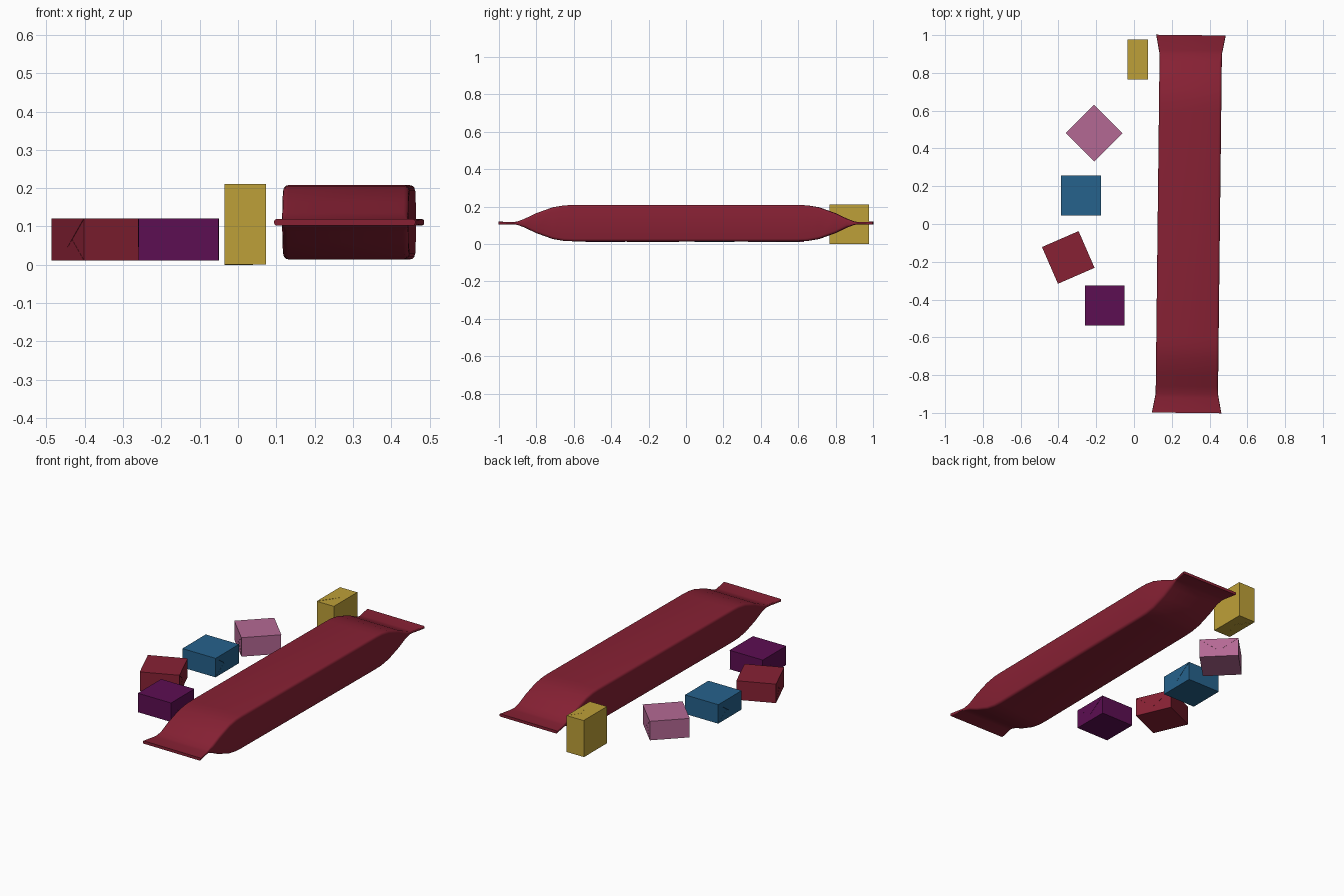
import bpy, bmesh
from math import radians, sin, cos, pi
from mathutils import Matrix, Vector

if "Cube" in bpy.data.objects:
    bpy.data.objects.remove(bpy.data.objects["Cube"])


def material(name, rgb):
    m = bpy.data.materials.new(name)
    m.diffuse_color = (*rgb, 1)
    m.use_nodes = True
    m.node_tree.nodes["Principled BSDF"].inputs["Base Color"].default_value = m.diffuse_color
    return m


RED = material("red_wrap", (0.242, 0.015, 0.034))
YELLOW = material("yellow_wrap", (0.515, 0.352, 0.04))
PINK = material("pink_wrap", (0.456, 0.141, 0.296))
BLUE = material("blue_wrap", (0.019, 0.122, 0.263))
PURPLE = material("purple_wrap", (0.107, 0.0044, 0.084))


def finish(name, bm, mat, matrix):
    bmesh.ops.recalc_face_normals(bm, faces=bm.faces)
    me = bpy.data.meshes.new(name)
    bm.to_mesh(me)
    bm.free()
    me.materials.append(mat)
    ob = bpy.data.objects.new(name, me)
    bpy.context.collection.objects.link(ob)
    ob.matrix_world = matrix
    return ob


# Long sealed packet: rounded rectangles lofted along y
def section(hw, hz):
    r = min(0.014, hz * 0.6)
    pts = []
    for i, (sx, sz) in enumerate([(1, 1), (-1, 1), (-1, -1), (1, -1)]):
        for k in range(4):
            a = pi / 2 * (i + k / 3)
            pts.append((sx * (hw - r) + r * cos(a), sz * (hz - r) + r * sin(a)))
    return pts


# (distance from middle, half width, half height)
half = [(0.60, 0.165, 0.097), (0.65, 0.165, 0.095), (0.71, 0.165, 0.085),
        (0.80, 0.165, 0.053), (0.86, 0.165, 0.024), (0.90, 0.165, 0.009),
        (0.92, 0.169, 0.006), (1.0, 0.184, 0.008)]
stations = [(-y, w, h) for y, w, h in reversed(half)] + half
bm = bmesh.new()
rings = [[bm.verts.new((x, y, z)) for x, z in section(w, h)] for y, w, h in stations]
for a, b in zip(rings, rings[1:]):
    for i in range(len(a)):
        j = (i + 1) % len(a)
        bm.faces.new((a[i], a[j], b[j], b[i]))
bm.faces.new(rings[0])
bm.faces.new(rings[-1])
packet = finish("packet", bm, RED,
                Matrix.Translation((0.29, 0, 0.111)) @ Matrix.Rotation(-0.0115, 4, 'Z'))
bpy.context.view_layer.objects.active = packet
packet.select_set(True)
bpy.ops.object.shade_smooth_by_angle(angle=radians(35))


# Wrapped sweet: flat block with folded triangular flaps on both x ends
def add_prism(bm, yz, x0, x1):
    a = [bm.verts.new((x0, y, z)) for y, z in yz]
    b = [bm.verts.new((x1, y, z)) for y, z in yz]
    bm.faces.new(a)
    bm.faces.new(b)
    for i in range(len(a)):
        j = (i + 1) % len(a)
        bm.faces.new((a[i], a[j], b[j], b[i]))


def sweet(name, mat, loc, turn):
    L, W, H = 0.1045, 0.106, 0.0545
    bm = bmesh.new()
    bmesh.ops.create_cube(bm, size=1, matrix=Matrix.Diagonal((2 * L, 2 * W, 2 * H, 1)))
    for s in (1, -1):
        add_prism(bm, [(-W, H), (W, H), (0, -0.02)], s * L, s * (L + 0.0012))
        add_prism(bm, [(-W, -H), (W, -H), (0, 0.02)], s * L, s * (L + 0.0006))
    return finish(name, bm, mat, Matrix.Translation(loc) @ turn)


def spin(deg):
    return Matrix.Rotation(radians(deg), 4, 'Z')


sweet("pink_sweet", PINK, (-0.211, 0.481, 0.066), spin(45))
sweet("blue_sweet", BLUE, (-0.28, 0.152, 0.066), spin(0))
sweet("red_sweet", RED, (-0.348, -0.177, 0.066), spin(23.5))
sweet("purple_sweet", PURPLE, (-0.155, -0.431, 0.066), spin(0))
# Standing sweet, turned on its end
sweet("yellow_sweet", YELLOW, (0.019, 0.872, 0.1058), Matrix.Rotation(-pi / 2, 4, 'Y'))
